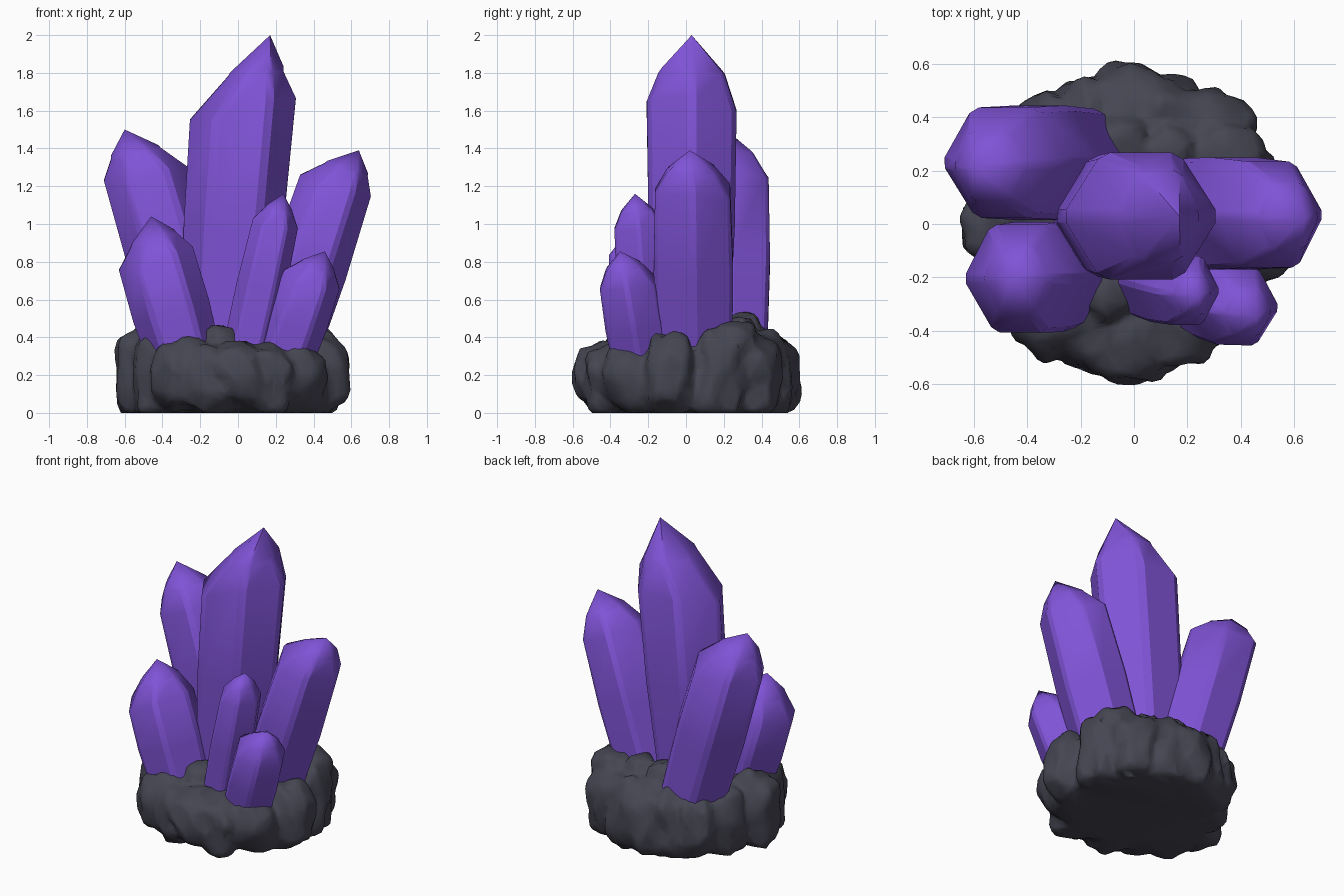
import bpy, bmesh, math
from mathutils import Vector, noise

if "Cube" in bpy.data.objects:
    bpy.data.objects.remove(bpy.data.objects["Cube"])


def material(name, color):
    m = bpy.data.materials.new(name)
    m.diffuse_color = (*color, 1)
    m.use_nodes = True
    m.node_tree.nodes["Principled BSDF"].inputs["Base Color"].default_value = m.diffuse_color
    return m


purple = material("purple crystal", (0.215, 0.088, 0.68))
stone = material("dark stone", (0.061, 0.061, 0.086))


def finish(name, bm, mat, angle):
    bmesh.ops.recalc_face_normals(bm, faces=bm.faces)
    me = bpy.data.meshes.new(name)
    bm.to_mesh(me)
    bm.free()
    me.materials.append(mat)
    ob = bpy.data.objects.new(name, me)
    bpy.context.collection.objects.link(ob)
    bpy.ops.object.select_all(action='DESELECT')
    ob.select_set(True)
    bpy.context.view_layer.objects.active = ob
    bpy.ops.object.shade_smooth_by_angle(angle=math.radians(angle))
    return ob


def crystal(name, base, shoulder, tip, rx, ry, taper, tilt=0.0, cap=(0.62, 0.66), sides=6):
    """Leaning prism with a tilted shoulder that ends in a point."""
    base, shoulder, tip = Vector(base), Vector(shoulder), Vector(tip)
    axis = (shoulder - base).normalized()
    u = Vector((0, 1, 0)).cross(axis).normalized()
    v = axis.cross(u)
    mid = (1 + taper) / 2 + 0.06
    # ring centre and scale, from the root up to the cap
    levels = [(base, taper, taper), (base.lerp(shoulder, 0.55), mid, mid),
              (shoulder, 1, 1), (shoulder.lerp(tip, 0.48), *cap)]
    bm = bmesh.new()
    weight = bm.edges.layers.float.new("bevel_weight_edge")
    rings = []
    for li, (c, su, sv) in enumerate(levels):
        ring = []
        for i in range(sides):
            a = 2 * math.pi * i / sides
            lift = 0.13 * rx * math.sin(2.3 * i + 9 * rx) + tilt * rx * math.cos(a)
            lift *= (0, 0, 1, 0.3)[li]
            ring.append(bm.verts.new(c + u * rx * su * math.cos(a)
                                     + v * ry * sv * math.sin(a) * 1.13 + axis * lift))
        rings.append(ring)
    for lo, hi in zip(rings, rings[1:]):
        for i in range(sides):
            j = (i + 1) % sides
            bm.faces.new((lo[i], lo[j], hi[j], hi[i]))
            bm.edges.get((lo[i], hi[i]))[weight] = 1.0
    point = bm.verts.new(tip)
    for i in range(sides):
        bm.faces.new((rings[-1][i], rings[-1][(i + 1) % sides], point))
    bm.faces.new(rings[0][::-1])
    ob = finish(name, bm, purple, 50)
    # worn lengthwise edges, the point stays sharp
    bev = ob.modifiers.new("worn edges", 'BEVEL')
    bev.width, bev.segments, bev.limit_method = 0.10 * rx, 1, 'WEIGHT'


# Crystals
crystal("main_crystal", (-0.085, 0.03, 0.25), (0.025, 0.03, 1.60), (0.17, 0.03, 2.0),
        0.29, 0.243, 0.80, 0.25, (0.54, 0.74))
crystal("back_left_crystal", (-0.19, 0.23, 0.25), (-0.485, 0.23, 1.25), (-0.60, 0.21, 1.50),
        0.233, 0.212, 0.95, -0.15)
crystal("right_crystal", (0.20, 0.045, 0.25), (0.51, 0.035, 1.185), (0.64, 0.02, 1.39),
        0.205, 0.203, 1.0)
crystal("front_left_crystal", (-0.26, -0.19, 0.22), (-0.43, -0.205, 0.80), (-0.46, -0.20, 1.04),
        0.215, 0.207, 0.92)
crystal("front_middle_crystal", (0.03, -0.20, 0.25), (0.195, -0.25, 0.99), (0.24, -0.27, 1.16),
        0.127, 0.132, 1.05)
crystal("front_right_crystal", (0.22, -0.23, 0.22), (0.385, -0.31, 0.69), (0.46, -0.35, 0.855),
        0.163, 0.15, 0.98)

# Rock base: boulders fused into one mound, flat underneath
bm = bmesh.new()


def boulder(center, size, turn, seed):
    """Rounded block with a dented surface, cut flat at the ground."""
    made = bmesh.ops.create_icosphere(bm, subdivisions=4, radius=1)["verts"]
    for vert in made:
        d = vert.co.normalized()
        r = sum(abs(c) ** 2.8 for c in d) ** (-1 / 2.8)
        r *= 1 + 0.22 * noise.noise(d * 1.9 + Vector((seed * 7.3, 0, 0)))
        x, y, z = (d[k] * r * size[k] for k in range(3))
        vert.co = Vector((center[0] + x * math.cos(turn) - y * math.sin(turn),
                          center[1] + x * math.sin(turn) + y * math.cos(turn),
                          max(center[2] + z, 0.0)))


# core, then the rim: angle in degrees, outer reach, top height
boulder((0, 0, 0.16), (0.46, 0.46, 0.23), 0, 1)
rim = [(-12, 0.59, 0.42), (22, 0.57, 0.43), (50, 0.61, 0.41), (74, 0.57, 0.43), (93, 0.60, 0.42),
       (114, 0.58, 0.43), (133, 0.61, 0.40), (156, 0.58, 0.42), (182, 0.64, 0.47), (205, 0.60, 0.44),
       (230, 0.62, 0.39), (250, 0.58, 0.36), (270, 0.60, 0.35), (291, 0.57, 0.36), (318, 0.57, 0.36)]
for n, (deg, reach, top) in enumerate(rim):
    a = math.radians(deg)
    low = 0.17 if n % 2 else 0.20
    c = reach - 0.17
    boulder((c * math.cos(a), c * math.sin(a), low), (0.17, 0.135, top - low), a, n + 2)
# smaller stones standing up among the crystal roots
for n, (x, y, z, s) in enumerate([(-0.06, 0.29, 0.42, 0.11), (0.13, 0.28, 0.42, 0.09),
                                  (0.08, -0.12, 0.40, 0.11), (0.36, 0.26, 0.36, 0.12),
                                  (-0.10, -0.25, 0.36, 0.10), (0.0, -0.42, 0.27, 0.11)]):
    boulder((x, y, z), (s, s, s), n, n + 20)
rock = finish("rock_base", bm, stone, 40)
fuse = rock.modifiers.new("fuse boulders", 'REMESH')
fuse.mode, fuse.voxel_size, fuse.use_smooth_shade = 'VOXEL', 0.02, True
dec = rock.modifiers.new("chiselled facets", 'DECIMATE')
dec.ratio = 0.13
